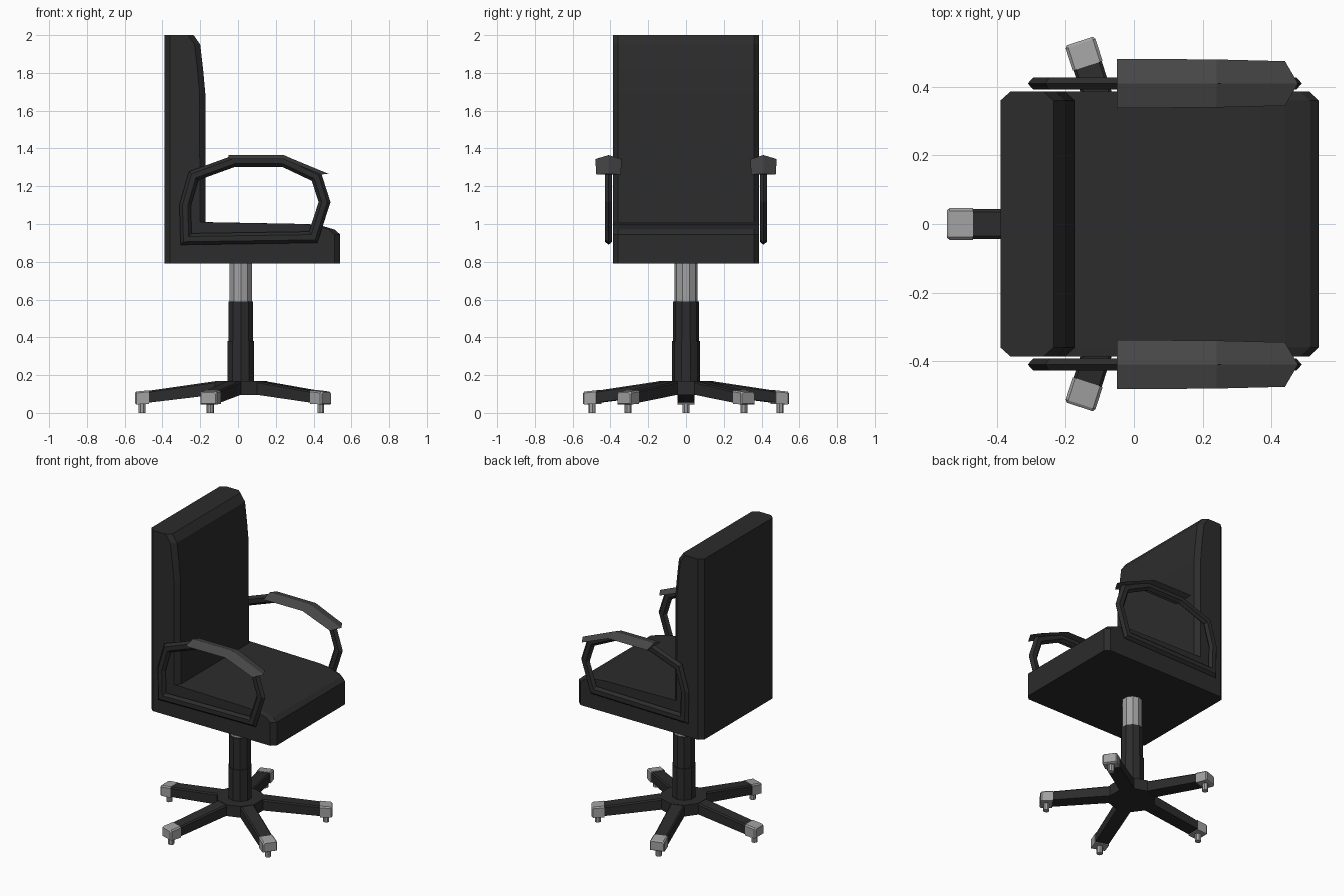
import bpy, bmesh
from math import pi, cos, sin
from mathutils import Vector, Matrix

if "Cube" in bpy.data.objects:
    bpy.data.objects.remove(bpy.data.objects["Cube"])


def material(name, v):
    m = bpy.data.materials.new(name)
    m.diffuse_color = (v, v, v, 1)
    m.use_nodes = True
    m.node_tree.nodes["Principled BSDF"].inputs["Base Color"].default_value = m.diffuse_color
    return m


DARK = material("dark", 0.025)
PAD = material("pad", 0.065)
GREY = material("grey", 0.36)


def loft(name, rings, mat, closed=False, matrix=None):
    """Skin matching rings of points; cap the ends unless closed."""
    bm = bmesh.new()
    vs = [[bm.verts.new(p) for p in r] for r in rings]
    n, k = len(rings), len(rings[0])
    for i in range(n if closed else n - 1):
        a, b = vs[i], vs[(i + 1) % n]
        for j in range(k):
            bm.faces.new((a[j], a[(j + 1) % k], b[(j + 1) % k], b[j]))
    if not closed:
        bm.faces.new(vs[0])
        bm.faces.new(vs[-1])
    if matrix:
        bm.transform(matrix)
    bmesh.ops.recalc_face_normals(bm, faces=bm.faces)
    me = bpy.data.meshes.new(name)
    bm.to_mesh(me)
    bm.free()
    me.materials.append(mat)
    ob = bpy.data.objects.new(name, me)
    bpy.context.collection.objects.link(ob)
    return ob


def prism(name, r, z0, z1, sides, mat, matrix=None):
    rings = [[(r * cos((i + .5) * 2 * pi / sides), r * sin((i + .5) * 2 * pi / sides), z)
              for i in range(sides)] for z in (z0, z1)]
    return loft(name, rings, mat, matrix=matrix)


# Seat and backrest: one L profile with chamfered sides
prof = [(-.39, .79), (.54, .79), (.54, .945), (.513, .97), (.44, .992), (.37, 1.0),
        (-.172, 1.01), (-.173, 1.69), (-.185, 1.82), (-.20, 1.95), (-.235, 2.0), (-.39, 2.0)]
inset = [(x + (.03 if x < -.3 else -.03), z) for x, z in prof]
loft("seat_and_back", [[(x, y, z) for x, z in p] for p, y in
                       ((inset, -.387), (prof, -.36), (prof, .36), (inset, .387))], DARK)

# Armrest loops (hexagonal tube) and folded pads
path = [Vector(p) for p in ((-.275, .92), (-.28, 1.10), (-.235, 1.255), (-.02, 1.333),
                            (.24, 1.333), (.415, 1.25), (.458, 1.116), (.398, .93))]
section = [(.03, 0), (.014, .018), (-.014, .018), (-.03, 0), (-.014, -.018), (.014, -.018)]
for s, side in ((-1, "right"), (1, "left")):
    rings = []
    for i, p in enumerate(path):
        d0 = (p - path[i - 1]).normalized()
        d1 = (path[(i + 1) % len(path)] - p).normalized()
        n0, n1 = Vector((-d0.y, d0.x)), Vector((-d1.y, d1.x))
        miter = (n0 + n1) / (1 + n0.dot(n1))
        rings.append([(p.x + miter.x * u, s * .41 + v, p.y + miter.y * u) for u, v in section])
    loft("arm_" + side, rings, DARK, closed=True)
    pad = [(-.05, -.05, 1.343, 1.365, .072), (.24, .24, 1.343, 1.365, .07),
           (.44, .478, 1.262, 1.266, .065)]
    loft("arm_pad_" + side, [[(xe, s * .41 - w, ze), (xr, s * .41, zr), (xe, s * .41 + w, ze)]
                             for xe, xr, ze, zr, w in pad], PAD)

# Gas column and hub
centre = Matrix.Translation((.015, 0, 0))
prism("column_upper", .062, .57, .80, 10, GREY, centre)
prism("column_middle", .069, .37, .59, 10, DARK, centre)
prism("column_lower", .074, .16, .38, 10, DARK, centre)
hub_turn = centre @ Matrix.Rotation(pi / 5, 4, 'Z')
prism("hub", .145, .095, .17, 10, DARK, hub_turn)


def box_ring(x, w, z0, z1, c=.008):
    return [(x, -w, z0), (x, w, z0), (x, w, z1 - c), (x, w - c, z1),
            (x, c - w, z1), (x, -w, z1 - c)]


# Five legs with end caps and feet
for i in range(5):
    m = centre @ Matrix.Rotation(pi + i * 2 * pi / 5, 4, 'Z')
    loft(f"leg_{i}", [box_ring(.12, .045, .098, .17), box_ring(.49, .043, .054, .117)],
         DARK, matrix=m)
    loft(f"leg_cap_{i}", [box_ring(.485, .046, .048, .120), box_ring(.553, .046, .045, .113),
                          box_ring(.561, .04, .05, .107)], GREY, matrix=m)
    prism(f"foot_{i}", .019, 0, .055, 8, GREY, m @ Matrix.Translation((.523, 0, 0)))
